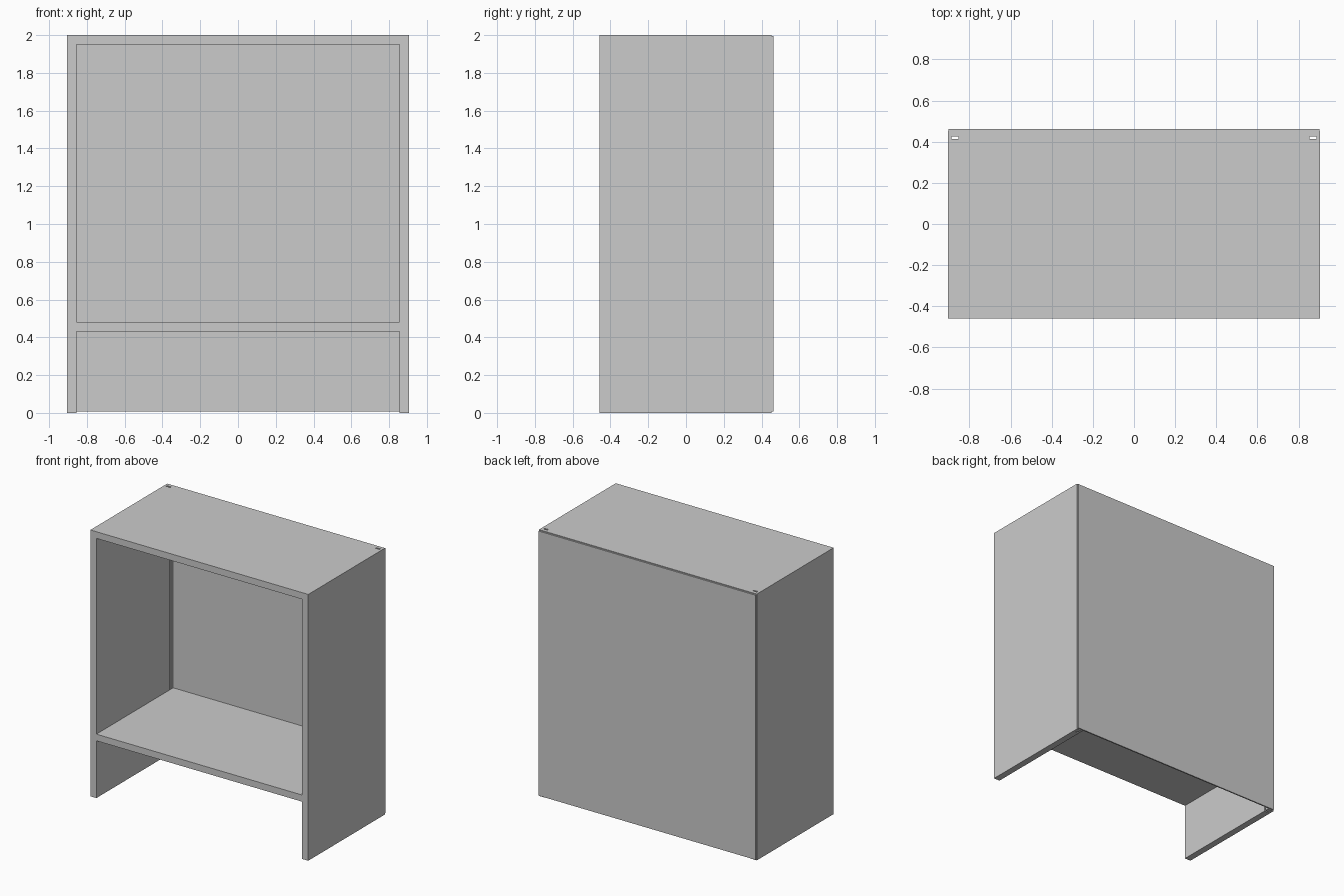
import bpy

if "Cube" in bpy.data.objects:
    bpy.data.objects.remove(bpy.data.objects["Cube"])

W, H = 0.905, 2.0            # half width, height
FRONT, REAR, BACK = -0.459, 0.452, 0.462
IN = 0.855                   # inner face of the side walls


def box(name, lo, hi):
    """Axis-aligned box between two corners."""
    bpy.ops.mesh.primitive_cube_add(size=1)
    ob = bpy.context.object
    ob.name = name
    for v in ob.data.vertices:
        v.co = [lo[i] if v.co[i] < 0 else hi[i] for i in range(3)]
    return ob


def cut(target, lo, hi):
    """Subtract a box from the target, then remove the cutter."""
    cutter = box("cutter", lo, hi)
    cutter.hide_render = True
    bpy.context.view_layer.objects.active = target
    mod = target.modifiers.new("cut", 'BOOLEAN')
    mod.operation = 'DIFFERENCE'
    mod.solver = 'EXACT'
    mod.object = cutter
    bpy.ops.object.modifier_apply(modifier=mod.name)
    bpy.data.objects.remove(cutter, do_unlink=True)


# Carcass: sides, top and shelf in one piece
carcass = box("cabinet_carcass", (-W, FRONT, 0), (W, REAR, H))
cut(carcass, (-IN, -1, 0.48), (IN, 1, 1.95))     # main compartment
cut(carcass, (-IN, -1, -0.1), (IN, 1, 0.43))     # open space below shelf

# Full-height grooves along the inner faces near the back
for s in (-1, 1):
    a, b = sorted((s * (IN - 0.001), s * 0.886))
    cut(carcass, (a, 0.413, -0.1), (b, 0.425, H + 0.1))

# Back panel, slightly smaller than the carcass
box("back_panel", (-W + 0.004, REAR, 0.007), (W - 0.004, BACK, H - 0.006))
